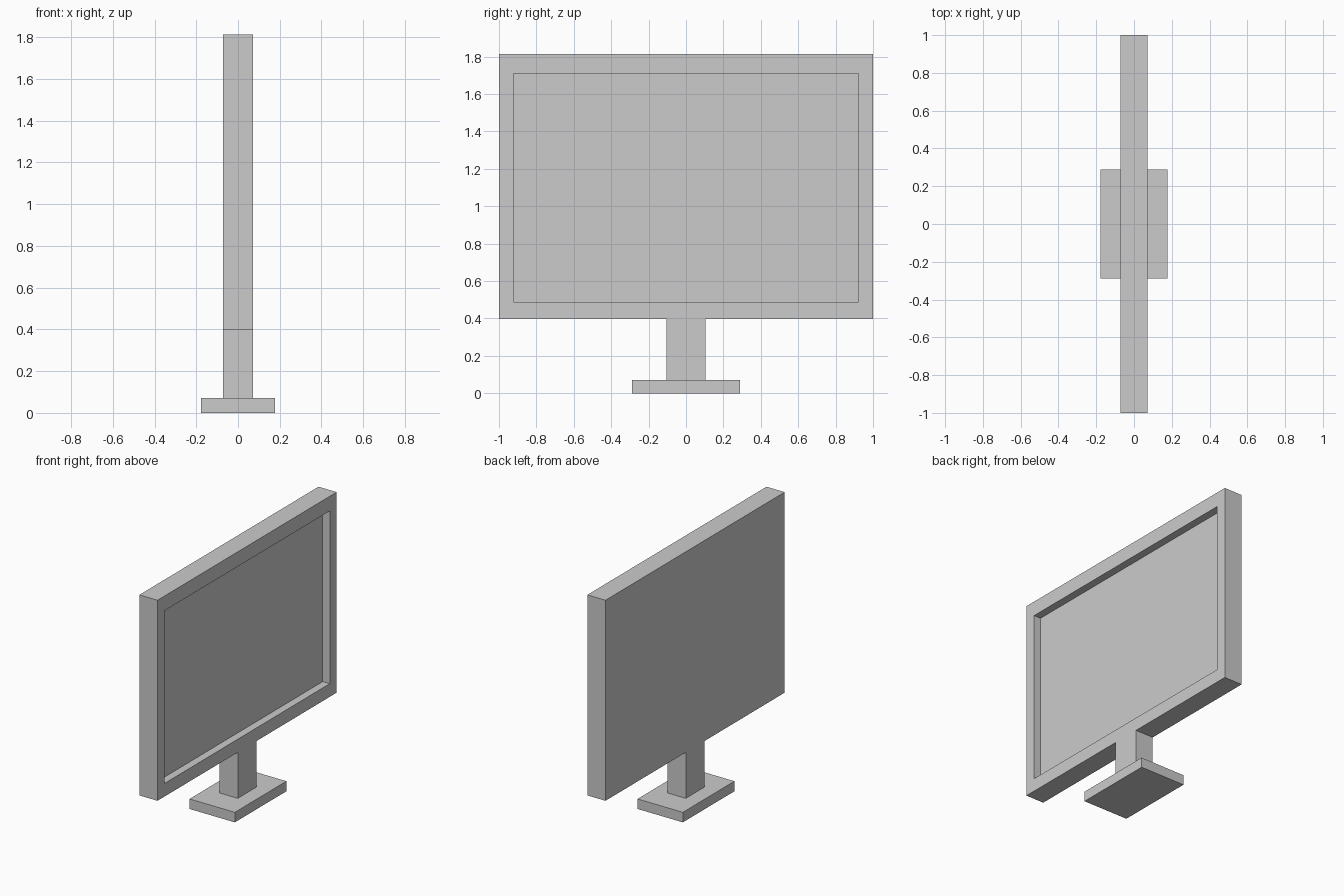
import bpy, bmesh
from mathutils import Vector

if "Cube" in bpy.data.objects:
    bpy.data.objects.remove(bpy.data.objects["Cube"])


def box(name, x, y, z0, z1, edit=None):
    """Box with half sizes x and y, spanning z0..z1; optional bmesh edit."""
    bm = bmesh.new()
    bmesh.ops.create_cube(bm, size=2)
    for v in bm.verts:
        v.co = Vector((v.co.x * x, v.co.y * y, z0 if v.co.z < 0 else z1))
    bm.normal_update()
    if edit:
        edit(bm)
    mesh = bpy.data.meshes.new(name)
    bm.to_mesh(mesh)
    bm.free()
    obj = bpy.data.objects.new(name, mesh)
    bpy.context.collection.objects.link(obj)
    return obj


def recess_screen(bm):
    """Inset the +x face to leave a bezel, then sink the screen."""
    def inset():
        bmesh.ops.inset_individual(bm, faces=[screen], thickness=0.05)
    screen = max(bm.faces, key=lambda f: f.normal.x)
    inset()
    for v in screen.verts:
        v.co.y = 0.923 if v.co.y > 0 else -0.923
        v.co.z = 1.709 if v.co.z > 1.1 else 0.489
    # second ring forms the recess walls
    rim = [v.co.copy() for v in screen.verts]
    inset()
    for v, co in zip(screen.verts, rim):
        v.co = co - Vector((0.055, 0, 0))


# Display panel with recessed screen facing +x
box("display_panel", 0.071, 1.0, 0.396, 1.813, recess_screen)

# Neck, flush with the panel front and back
box("stand_neck", 0.071, 0.104, 0.071, 0.396)

# Foot plate
box("stand_base", 0.177, 0.288, 0.0, 0.071)
